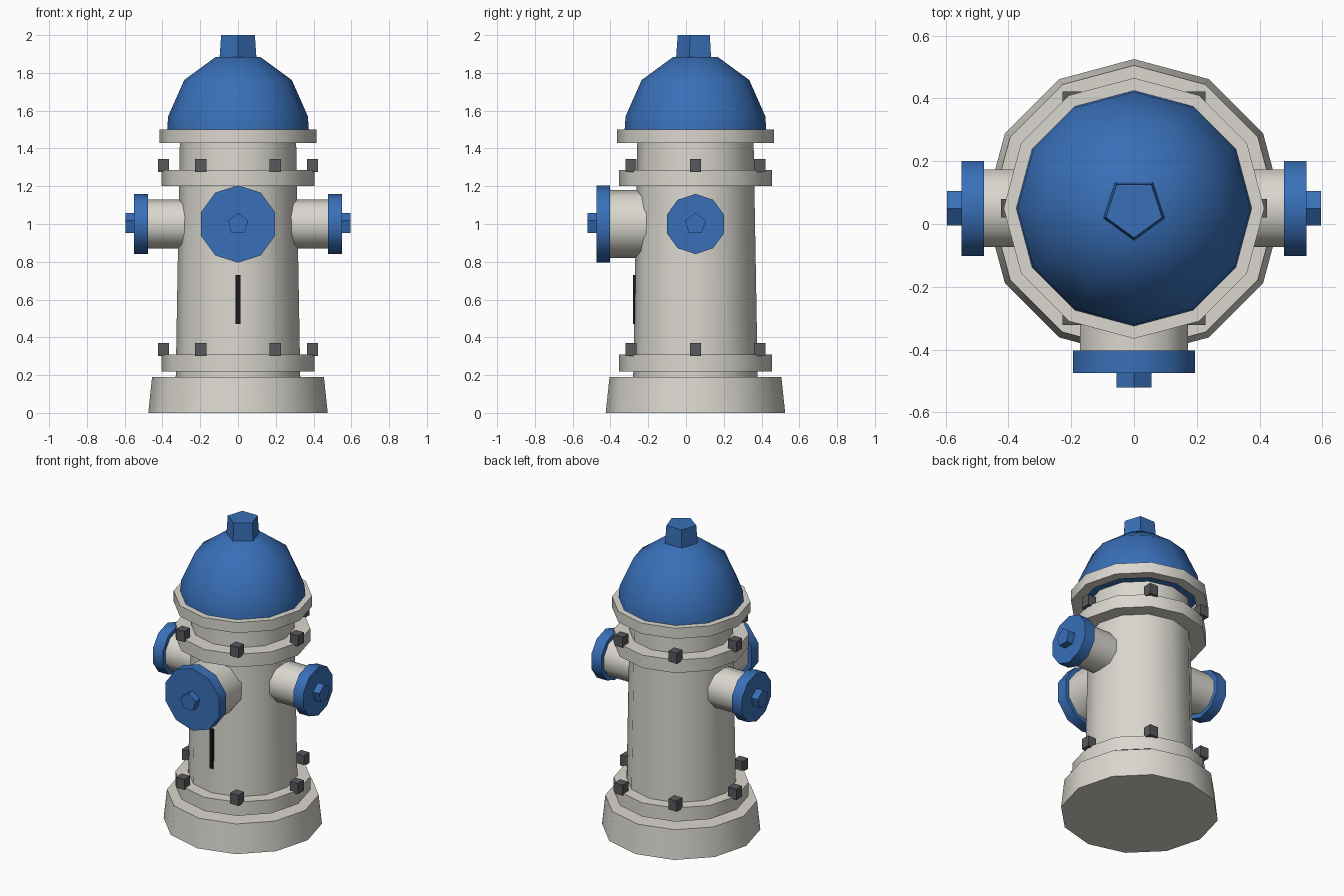
import bpy, bmesh
from math import sin, cos, pi, radians
from mathutils import Matrix

if "Cube" in bpy.data.objects:
    bpy.data.objects.remove(bpy.data.objects["Cube"])

CY = 0.05  # barrel axis sits slightly behind the origin


def material(name, rgb):
    m = bpy.data.materials.new(name)
    m.diffuse_color = (*rgb, 1)
    m.use_nodes = True
    m.node_tree.nodes["Principled BSDF"].inputs["Base Color"].default_value = m.diffuse_color
    return m


BLUE = material("blue_paint", (0.04, 0.16, 0.48))
PALE = material("pale_paint", (0.70, 0.68, 0.62))
DARK = material("dark_metal", (0.10, 0.10, 0.11))
BLACK = material("black", (0.01, 0.01, 0.01))


def finish(name, bm, mat, angle=40):
    bmesh.ops.recalc_face_normals(bm, faces=bm.faces[:])
    me = bpy.data.meshes.new(name)
    bm.to_mesh(me)
    bm.free()
    me.materials.append(mat)
    ob = bpy.data.objects.new(name, me)
    bpy.context.collection.objects.link(ob)
    bpy.ops.object.select_all(action='DESELECT')
    ob.select_set(True)
    bpy.context.view_layer.objects.active = ob
    bpy.ops.object.shade_smooth_by_angle(angle=radians(angle))
    return ob


def lathe(name, profile, sides, mat, matrix, hollow=False, angle=40):
    """Spin (radius, height) points round local z, first corner on -y."""
    bm = bmesh.new()
    rings = []
    for r, z in profile:
        rings.append([bm.verts.new((r * sin(2 * pi * i / sides),
                                    -r * cos(2 * pi * i / sides), z))
                      for i in range(sides)])
    pairs = list(zip(rings, rings[1:]))
    if hollow:
        pairs.append((rings[-1], rings[0]))
    else:
        bm.faces.new(rings[0])
        bm.faces.new(rings[-1])
    for a, b in pairs:
        for i in range(sides):
            j = (i + 1) % sides
            bm.faces.new((a[i], a[j], b[j], b[i]))
    bm.transform(matrix)
    return finish(name, bm, mat, angle)


def box(name, centre, size, mat):
    bm = bmesh.new()
    bmesh.ops.create_cube(bm, size=1, matrix=Matrix.Translation(centre)
                          @ Matrix.Diagonal((*size, 1)))
    return finish(name, bm, mat, 30)


# Barrel, base and flanges
axis = Matrix.Translation((0, CY, 0))
lathe("base", [(0.475, 0), (0.455, 0.19)], 12, PALE, axis)
lathe("barrel", [(0.33, 0.17), (0.308, 1.43)], 12, PALE, axis)
lathe("lower_flange", [(0.405, 0.22), (0.405, 0.31)], 12, PALE, axis)
lathe("upper_flange", [(0.405, 1.20), (0.405, 1.285)], 12, PALE, axis)
lathe("bonnet_rim", [(0.415, 1.43), (0.415, 1.50), (0.35, 1.50), (0.35, 1.43)],
      12, PALE, axis, hollow=True)

# Bonnet dome and operating nut
lathe("bonnet", [(0.375, 1.497), (0.37, 1.57), (0.285, 1.762), (0.12, 1.883)],
      12, BLUE, axis, angle=50)
lathe("top_nut", [(0.104, 1.86), (0.094, 2.0)], 5, BLUE, axis)

# Outlets: local z points outward, first corner points up
outward = Matrix(((-1, 0, 0, 0), (0, 0, -1, 0), (0, -1, 0, 0), (0, 0, 0, 1)))
hub = Matrix.Translation((0, CY, 1.0))
for label, turn, r_pipe, r_cap, end in (("front", 0, 0.18, 0.205, 0.525),
                                        ("right", 90, 0.13, 0.159, 0.55),
                                        ("left", -90, 0.13, 0.159, 0.55)):
    m = hub @ Matrix.Rotation(radians(turn), 4, 'Z') @ outward
    lathe(label + "_outlet", [(r_pipe, 0.22), (r_pipe, end - 0.06)], 10, PALE, m)
    lathe(label + "_cap", [(r_cap, end - 0.073), (r_cap, end)], 10, BLUE, m)
    lathe(label + "_cap_nut", [(0.058, end - 0.02), (0.058, end + 0.046)], 5, BLUE, m)

# Flange bolts
for level, z in (("lower", 0.335), ("upper", 1.31)):
    for i in range(6):
        a = i * pi / 3
        box(f"{level}_bolt_{i + 1}", (0.394 * cos(a), CY + 0.394 * sin(a), z),
            (0.06, 0.06, 0.07), DARK)

# Dark slot below the front outlet
box("front_slot", (0, -0.27, 0.60), (0.025, 0.022, 0.26), BLACK)
